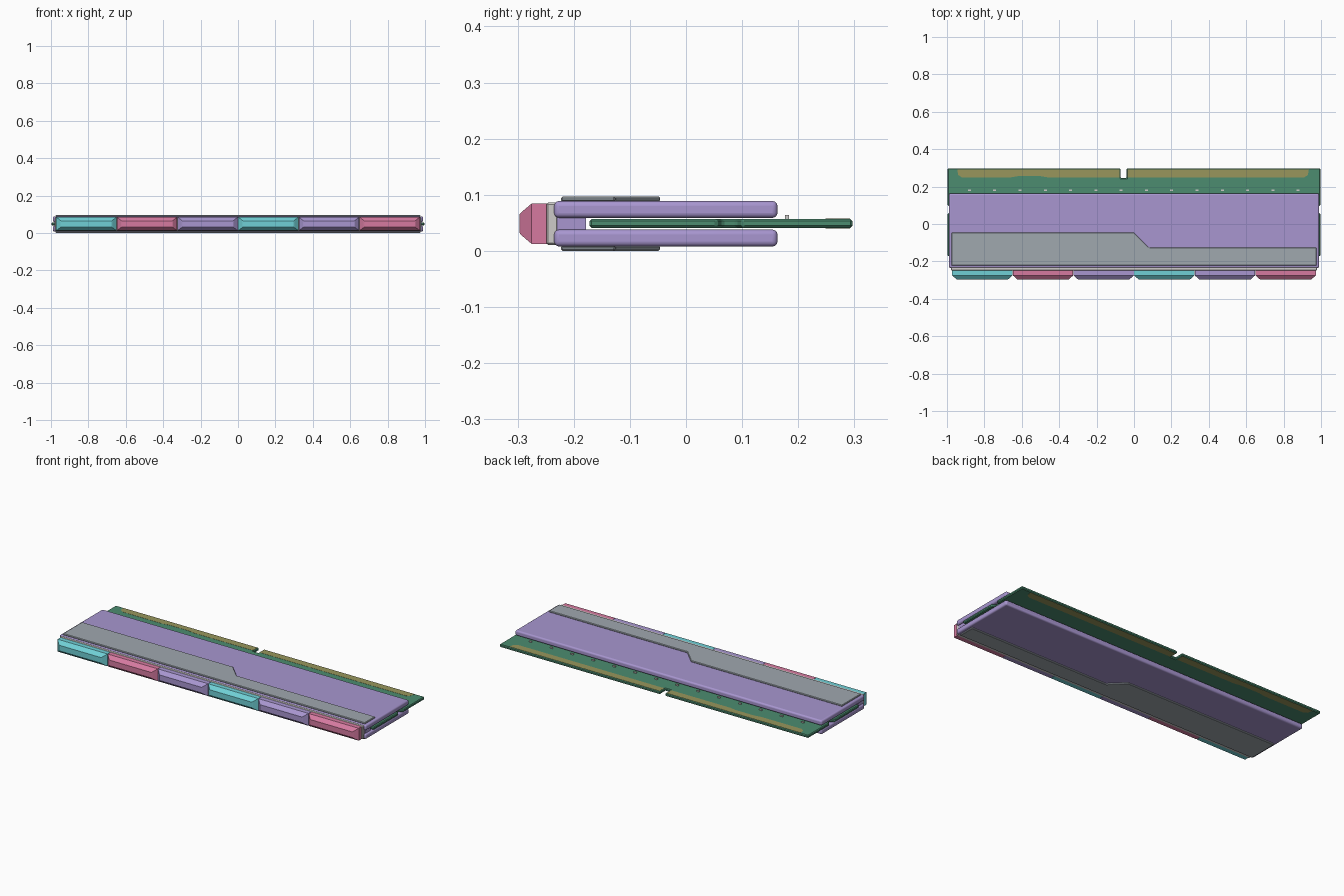
import bpy, bmesh, math

if "Cube" in bpy.data.objects:
    bpy.data.objects.remove(bpy.data.objects["Cube"])


def material(name, rgb):
    # sRGB 0-255 converted to linear
    m = bpy.data.materials.new(name)
    lin = [((c / 255 + 0.055) / 1.055) ** 2.4 for c in rgb]
    m.diffuse_color = (*lin, 1)
    m.use_nodes = True
    m.node_tree.nodes["Principled BSDF"].inputs["Base Color"].default_value = m.diffuse_color
    return m


PURPLE = material("purple", (168, 150, 208))
GREEN = material("board green", (76, 140, 112))
GOLD = material("contact gold", (152, 150, 92))
GREY = material("plate grey", (160, 168, 175))
LIGHT = material("light grey", (205, 203, 200))
CYAN = material("cyan", (112, 208, 214))
PINK = material("pink", (214, 122, 160))

MID = 0.0485  # height of the middle plane


def finish(bm, name, mat, bevel=0, segments=1):
    bmesh.ops.recalc_face_normals(bm, faces=bm.faces)
    me = bpy.data.meshes.new(name)
    bm.to_mesh(me)
    bm.free()
    ob = bpy.data.objects.new(name, me)
    bpy.context.collection.objects.link(ob)
    me.materials.append(mat)
    if bevel:
        mod = ob.modifiers.new("bevel", "BEVEL")
        mod.width, mod.segments = bevel, segments
        mod.limit_method, mod.angle_limit = "ANGLE", math.radians(30)
    if segments > 1:
        bpy.ops.object.select_all(action="DESELECT")
        ob.select_set(True)
        bpy.context.view_layer.objects.active = ob
        bpy.ops.object.shade_smooth_by_angle(angle=math.radians(40))
    return ob


def prism(name, outline, z0, z1, mat, bevel=0, segments=1):
    bm = bmesh.new()
    face = bm.faces.new([bm.verts.new((x, y, z0)) for x, y in outline])
    ext = bmesh.ops.extrude_face_region(bm, geom=[face])
    for v in ext["geom"]:
        if isinstance(v, bmesh.types.BMVert):
            v.co.z = z1
    return finish(bm, name, mat, bevel, segments)


def rect(x0, x1, y0, y1):
    return [(x0, y0), (x1, y0), (x1, y1), (x0, y1)]


# circuit board with key slot and side notches
B = 0.297
board = [(-0.997, -0.172), (0.997, -0.172), (0.997, 0.055), (0.975, 0.065),
         (0.975, 0.09), (0.997, 0.1), (0.997, B), (-0.04, B), (-0.04, 0.245),
         (-0.072, 0.245), (-0.072, B), (-0.997, B), (-0.997, 0.1),
         (-0.975, 0.09), (-0.975, 0.065), (-0.997, 0.055)]
prism("circuit_board", board, 0.041, 0.057, GREEN, 0.004)

# gold contact strips on both faces of the board
left = [(-0.945, 0.292), (-0.94, 0.262), (-0.92, 0.249), (-0.66, 0.249),
        (-0.62, 0.256), (-0.5, 0.256), (-0.46, 0.249), (-0.078, 0.249), (-0.078, 0.292)]
right = [(-0.034, 0.292), (-0.034, 0.249), (0.91, 0.249), (0.93, 0.262), (0.935, 0.292)]
for side, z0, z1 in (("top", 0.0565, 0.0578), ("bottom", 0.0402, 0.0415)):
    prism("left_contacts_" + side, left, z0, z1, GOLD)
    prism("right_contacts_" + side, right, z0, z1, GOLD)

# row of tiny components
for i in range(14):
    x = -0.88 + i * 0.1352
    prism(f"component_{i + 1}", rect(x - 0.008, x + 0.008, 0.176, 0.184), 0.056, 0.064, LIGHT)

# heat spreader shells and their trim plates, top and bottom
trim = [(-0.975, -0.223), (0.975, -0.223), (0.975, -0.126), (0.08, -0.126),
        (0.0, -0.046), (-0.975, -0.046)]
for side, s in (("top", 1), ("bottom", -1)):
    za, zb = sorted((MID + s * 0.0105, MID + s * 0.0405))
    prism("heat_spreader_" + side, rect(-0.99, 0.99, -0.235, 0.163), za, zb, PURPLE, 0.009, 4)
    za, zb = sorted((MID + s * 0.039, MID + s * 0.0485))
    prism("trim_plate_" + side, trim, za, zb, GREY, 0.003)

# spine joining the two shells
prism("spine", rect(-0.98, 0.98, -0.23, -0.178), 0.035, 0.062, PURPLE)

# light bar base
prism("light_bar_base", rect(-0.978, 0.978, -0.249, -0.228), 0.011, 0.086, LIGHT, 0.003)

# six tapered light segments
W = 1.946 / 6
for i, mat in enumerate((CYAN, PINK, PURPLE, CYAN, PURPLE, PINK)):
    cx = -0.973 + W * (i + 0.5)
    bm = bmesh.new()
    rings = []
    for y, hw, hh in ((-0.245, W / 2 - 0.001, 0.036), (-0.275, W / 2 - 0.001, 0.036),
                      (-0.294, W / 2 - 0.022, 0.02), (-0.297, W / 2 - 0.027, 0.016)):
        rings.append([bm.verts.new((cx + a * hw, y, MID + b * hh))
                      for a, b in ((-1, -1), (1, -1), (1, 1), (-1, 1))])
    for r0, r1 in zip(rings, rings[1:]):
        for k in range(4):
            bm.faces.new((r0[k], r0[(k + 1) % 4], r1[(k + 1) % 4], r1[k]))
    bm.faces.new(rings[0])
    bm.faces.new(rings[-1])
    finish(bm, f"light_segment_{i + 1}", mat)
